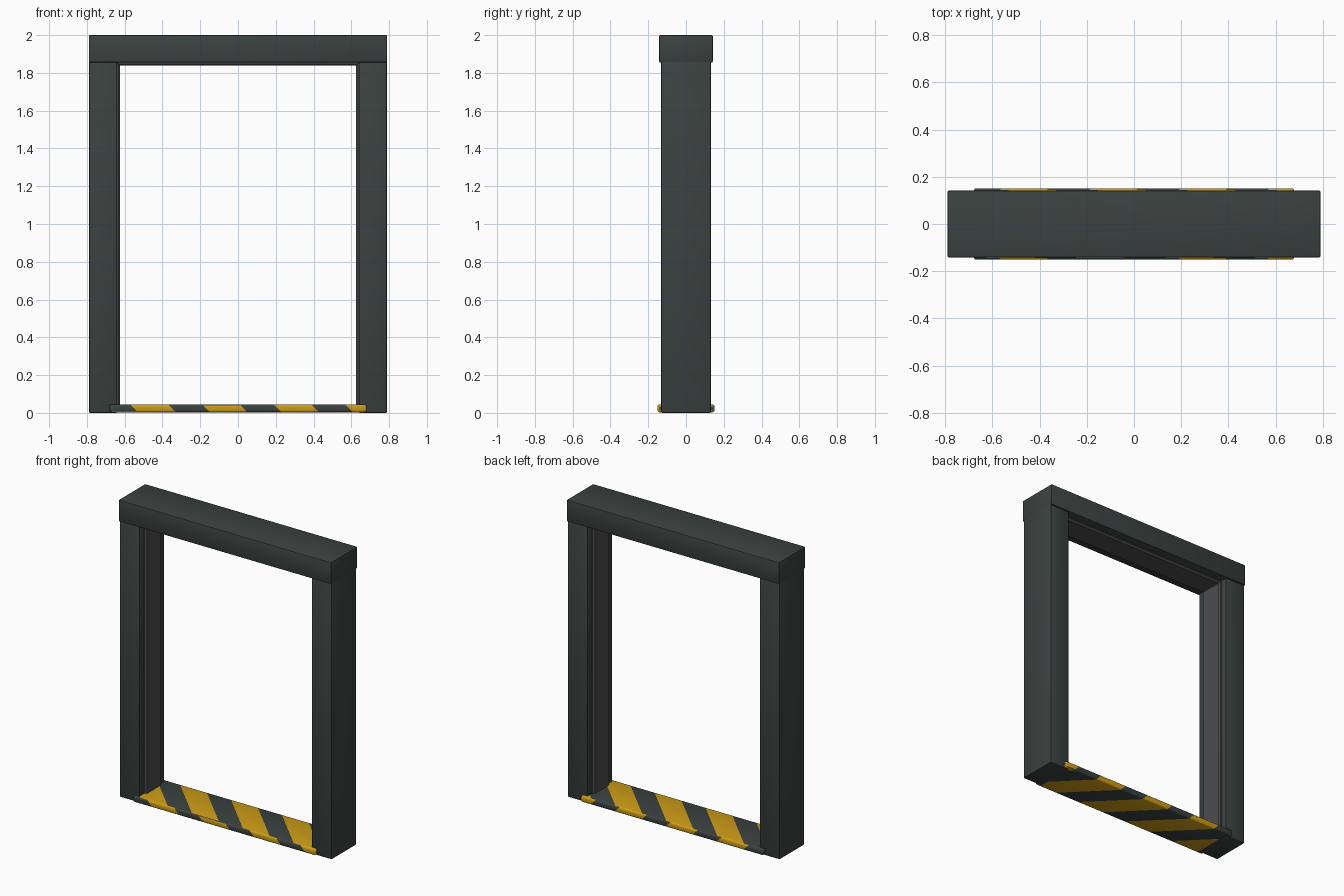
import bpy, bmesh, math
from mathutils import Vector

cube = bpy.data.objects.get("Cube")
if cube:
    bpy.data.objects.remove(cube, do_unlink=True)


def material(name, rgb):
    m = bpy.data.materials.new(name)
    m.use_nodes = True
    m.diffuse_color = (*rgb, 1)
    bsdf = m.node_tree.nodes["Principled BSDF"]
    bsdf.inputs["Base Color"].default_value = (*rgb, 1)
    bsdf.inputs["Roughness"].default_value = 0.6
    return m


DARK = material("dark_slate", (0.042, 0.055, 0.052))
GREY = material("track_grey", (0.075, 0.075, 0.08))
YELLOW = material("hazard_yellow", (0.62, 0.34, 0.008))


def bevelled_box(lo, hi, bevel, segments):
    """Box between two corners with rounded edges."""
    lo, hi = Vector(lo), Vector(hi)
    bm = bmesh.new()
    bmesh.ops.create_cube(bm, size=1)
    for v in bm.verts:
        v.co = (lo + hi) / 2 + v.co * (hi - lo)
    bmesh.ops.bevel(bm, geom=bm.edges[:], offset=bevel, segments=segments,
                    profile=0.5, affect='EDGES')
    return bm


def finish(bm, name, mats):
    bm.normal_update()
    mesh = bpy.data.meshes.new(name)
    bm.to_mesh(mesh)
    bm.free()
    for m in mats:
        mesh.materials.append(m)
    ob = bpy.data.objects.new(name, mesh)
    bpy.context.collection.objects.link(ob)
    bpy.ops.object.select_all(action='DESELECT')
    ob.select_set(True)
    bpy.context.view_layer.objects.active = ob
    bpy.ops.object.shade_smooth_by_angle(angle=math.radians(35))
    return ob


def box(name, lo, hi, mat, bevel=0.006, segments=2):
    return finish(bevelled_box(lo, hi, bevel, segments), name, [mat])


# Posts and the inner tracks, one per side
for side, s in (("left", 1), ("right", -1)):
    xs = sorted((s * 0.64, s * 0.789))
    box(side + "_post", (xs[0], -0.132, 0), (xs[1], 0.132, 1.875), DARK)
    xs = sorted((s * 0.624, s * 0.65))
    box(side + "_track", (xs[0], -0.085, 0.01), (xs[1], 0.085, 1.86), GREY, 0.01, 1)

# Lintel and the track below it
box("lintel", (-0.79, -0.142, 1.855), (0.79, 0.142, 2), DARK)
box("top_track", (-0.645, -0.085, 1.838), (0.645, 0.085, 1.864), GREY, 0.01, 1)

# Threshold with diagonal hazard stripes cut into its faces
PERIOD, WIDTH = 0.379, 0.2
TOP_START, SIDE_START = -0.388, -0.525


def main_axis(face):
    n = [abs(c) for c in face.normal]
    return n.index(max(n))


bm = bevelled_box((-0.68, -0.151, 0.003), (0.68, 0.151, 0.045), 0.012, 3)
bm.normal_update()
for axis, slant, start in ((2, Vector((1, 1, 0)), TOP_START),
                           (1, Vector((1, 0, 1)), SIDE_START)):
    for k in range(-2, 5):
        for c in (start + k * PERIOD, start + k * PERIOD + WIDTH):
            faces = [f for f in bm.faces if main_axis(f) == axis]
            edges = {e for f in faces for e in f.edges}
            verts = {v for f in faces for v in f.verts}
            bmesh.ops.bisect_plane(bm, geom=faces + list(edges) + list(verts),
                                   plane_co=slant * (c / 2), plane_no=slant.normalized())
            bm.normal_update()
for f in bm.faces:
    p = f.calc_center_median()
    axis = main_axis(f)
    if axis == 0:
        f.material_index = int(p.x > 0 and p.y < 0)
    else:
        offset = p.x + p.y - TOP_START if axis == 2 else p.x + p.z - SIDE_START
        f.material_index = int(offset % PERIOD < WIDTH)
finish(bm, "threshold", [DARK, YELLOW])
